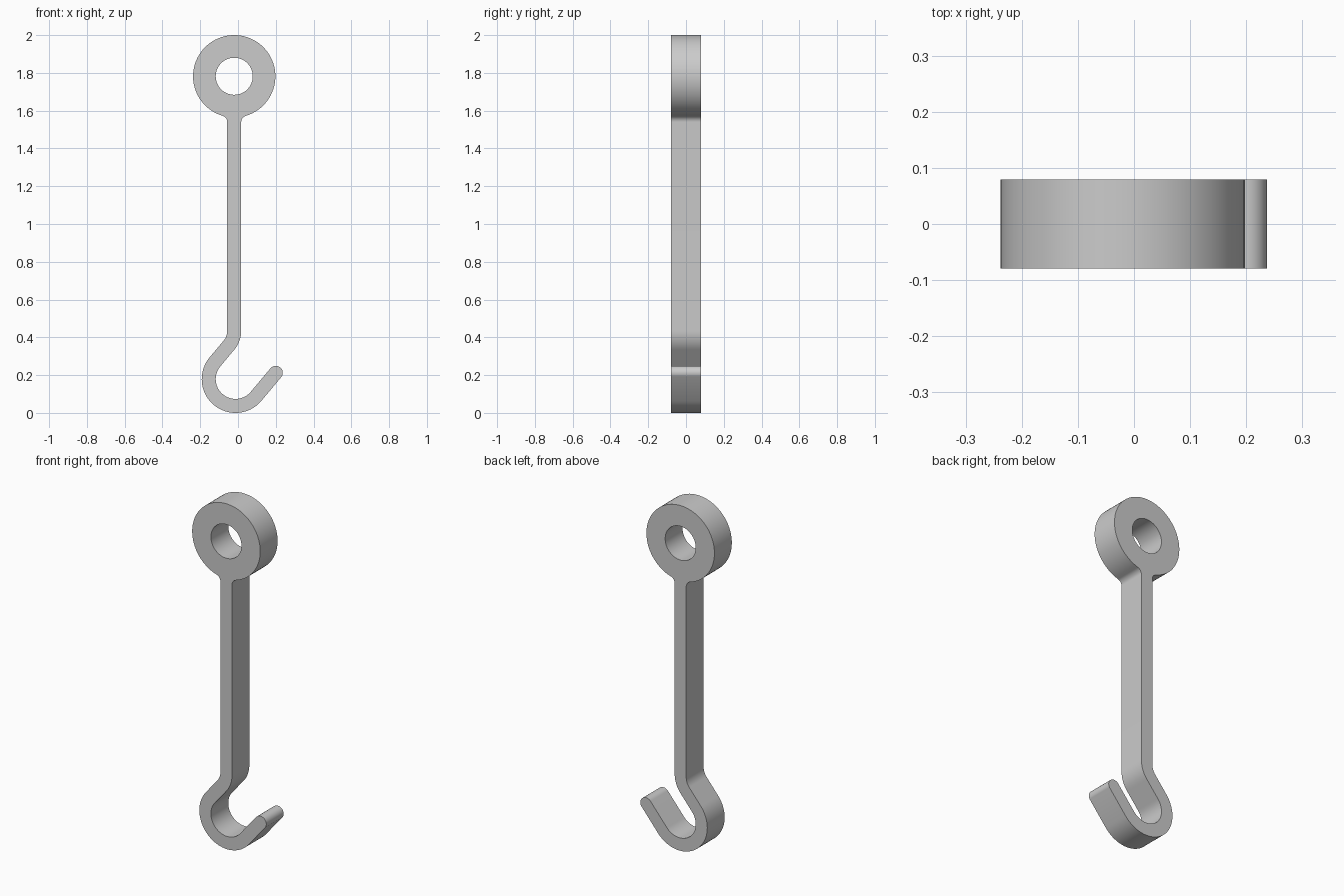
import bpy, bmesh, math

if "Cube" in bpy.data.objects:
    bpy.data.objects.remove(bpy.data.objects["Cube"])

HALF_DEPTH = 0.0795
W = 0.037                              # half width of the bar
EYE, EYE_R, HOLE_R = (-0.02, 1.782), 0.218, 0.098
HOOK, HOOK_R = (-0.013, 0.179), 0.142
TIP = (0.2, 0.212)
BEND_R, FILLET = 0.12, 0.035


def arc(c, r, a0, a1, n):
    """Points on a circle from angle a0 to a1 in degrees."""
    out = []
    for i in range(n + 1):
        a = math.radians(a0 + (a1 - a0) * i / n)
        out.append((c[0] + r * math.cos(a), c[1] + r * math.sin(a)))
    return out


# fillet between the eye and the shank
dx = W + FILLET
dz = math.sqrt((EYE_R + FILLET) ** 2 - dx ** 2)
fa = math.degrees(math.atan2(dz, dx))
left_fillet = (EYE[0] - dx, EYE[1] - dz)
right_fillet = (EYE[0] + dx, EYE[1] - dz)

# bend where the shank turns into the hook, 40 degrees
start_x = HOOK[0] + HOOK_R * math.cos(math.radians(140))
start_z = HOOK[1] + HOOK_R * math.sin(math.radians(140))
corner_z = start_z + (EYE[0] - start_x) * math.tan(math.radians(50))
bend = (EYE[0] - BEND_R, corner_z + BEND_R * math.tan(math.radians(20)))

outline = (
    arc(EYE, EYE_R, -fa, 180 + fa, 72)            # eye rim
    + arc(left_fillet, FILLET, fa, 0, 8)[1:]
    + arc(bend, BEND_R - W, 0, -40, 10)           # left side of bend
    + arc(HOOK, HOOK_R + W, 140, 320, 44)         # outside of hook
    + arc(TIP, W, -40, 140, 20)[1:]               # rounded tip
    + arc(HOOK, HOOK_R - W, 320, 140, 44)         # inside of hook
    + arc(bend, BEND_R + W, -40, 0, 10)           # right side of bend
    + arc(right_fillet, FILLET, 180, 180 - fa, 8)[:-1]
)
hole = arc(EYE, HOLE_R, 0, 360, 64)[:-1]

# fill the profile and extrude it through the depth
bm = bmesh.new()
edges = []
for loop in (outline, hole):
    vs = [bm.verts.new((x, -HALF_DEPTH, z)) for x, z in loop]
    edges += [bm.edges.new((vs[i - 1], vs[i])) for i in range(len(vs))]
bmesh.ops.triangle_fill(bm, edges=edges, use_beauty=True, normal=(0, -1, 0))
ext = bmesh.ops.extrude_face_region(bm, geom=bm.faces[:], use_keep_orig=True)
moved = [g for g in ext["geom"] if isinstance(g, bmesh.types.BMVert)]
bmesh.ops.translate(bm, verts=moved, vec=(0, 2 * HALF_DEPTH, 0))
bmesh.ops.recalc_face_normals(bm, faces=bm.faces[:])
mesh = bpy.data.meshes.new("eye_hook")
bm.to_mesh(mesh)
bm.free()

steel = bpy.data.materials.new("grey_steel")
steel.diffuse_color = (0.6, 0.6, 0.6, 1)
steel.use_nodes = True
steel.node_tree.nodes["Principled BSDF"].inputs["Base Color"].default_value = steel.diffuse_color
mesh.materials.append(steel)
hook = bpy.data.objects.new("eye_hook", mesh)
bpy.context.collection.objects.link(hook)
bpy.context.view_layer.objects.active = hook
hook.select_set(True)
bpy.ops.object.shade_smooth_by_angle(angle=math.radians(30))
